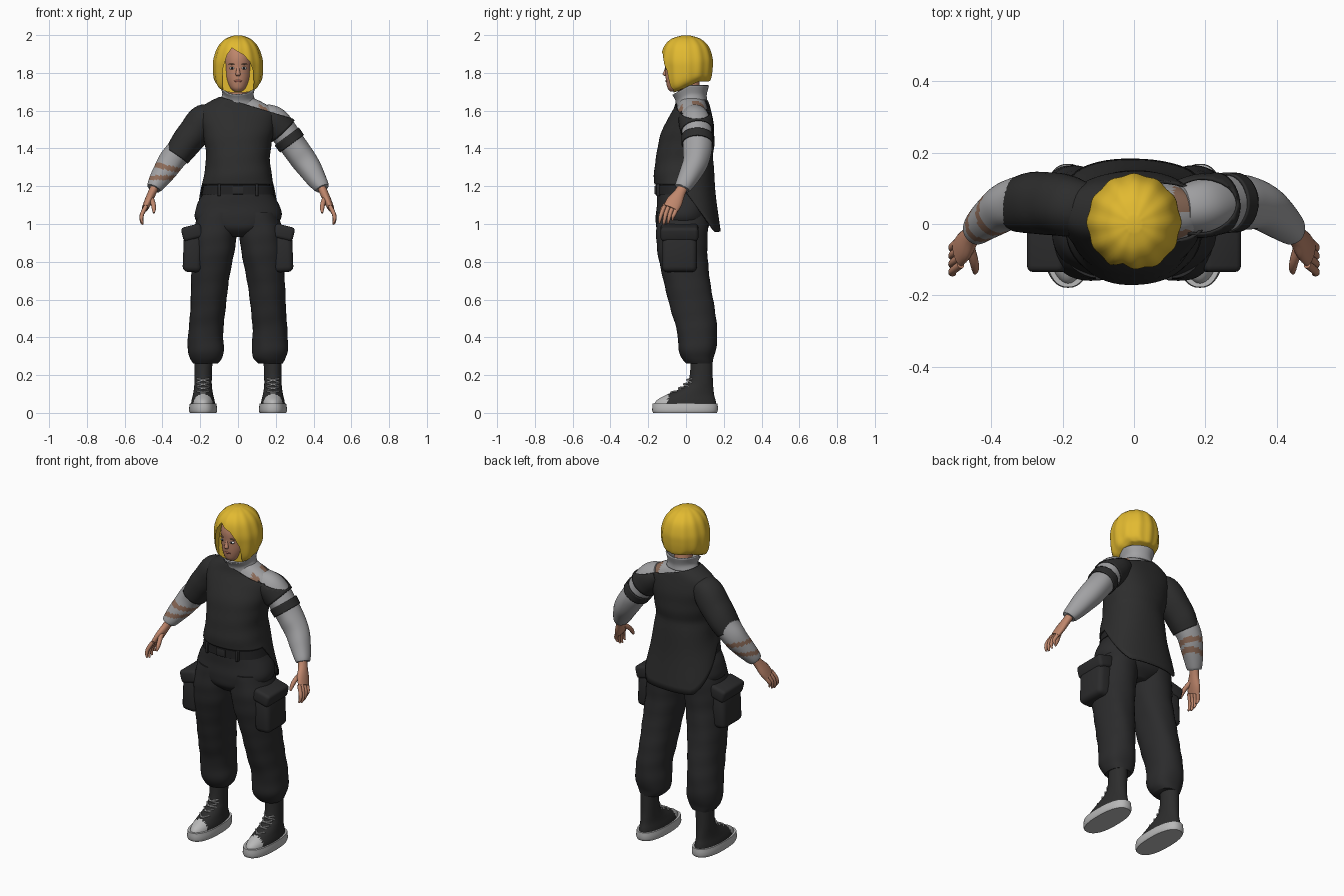
import bpy, bmesh, math
from mathutils import Vector, Matrix

old = bpy.data.objects.get("Cube")
if old:
    bpy.data.objects.remove(old, do_unlink=True)


def material(name, *rgb):
    m = bpy.data.materials.new(name)
    m.use_nodes = True
    m.diffuse_color = (*rgb, 1)
    m.node_tree.nodes["Principled BSDF"].inputs["Base Color"].default_value = (*rgb, 1)
    return m


BLACK = material("black cloth", .026, .026, .026)
TROUSER = material("trouser cloth", .024, .024, .025)
BELT = material("belt leather", .017, .017, .018)
GREY = material("pale grey cloth", .36, .36, .37)
SKIN = material("skin", .52, .24, .15)
TEAR = material("brown tear", .27, .15, .1)
HAIR = material("yellow hair", .76, .49, .03)
SOLE = material("pale rubber", .48, .48, .48)
WHITE = material("eye white", .7, .7, .7)
LIP = material("lip", .42, .14, .1)


def finish(name, bm, mats, rule=None, thick=0, angle=50):
    bmesh.ops.recalc_face_normals(bm, faces=bm.faces)
    for f in bm.faces:
        f.smooth = True
        if rule:
            f.material_index = rule(f.calc_center_median())
    me = bpy.data.meshes.new(name)
    bm.to_mesh(me)
    bm.free()
    for m in mats:
        me.materials.append(m)
    me.set_sharp_from_angle(angle=math.radians(angle))
    ob = bpy.data.objects.new(name, me)
    bpy.context.scene.collection.objects.link(ob)
    if thick:
        mod = ob.modifiers.new("thickness", "SOLIDIFY")
        mod.thickness = thick
    return ob


def spline(rows, k):
    out = []
    for i in range(len(rows) - 1):
        quad = [rows[max(i - 1, 0)], rows[i], rows[i + 1], rows[min(i + 2, len(rows) - 1)]]
        for j in range(k):
            t = j / k
            out.append([b + .5 * t * (c - a + t * (2*a - 5*b + 4*c - d + t * (3*(b - c) + d - a)))
                        for a, b, c, d in zip(*quad)])
    return out + [list(rows[-1])]


def loft(name, rows, mats, rule=None, n=32, k=5, power=2, fold=0, lobes=0, warp=None,
         caps=True, along=False, thick=0, cut=None):
    """Skin rings (x, y, z, radius u, radius v), level or square to their path."""
    bm = bmesh.new()
    rows = spline(rows, k)
    pts = [Vector(r[:3]) for r in rows]
    rings = []
    for i, r in enumerate(rows):
        u, v = Vector((1, 0, 0)), Vector((0, 1, 0))
        if along:
            t = (pts[min(i + 1, len(pts) - 1)] - pts[max(i - 1, 0)]).normalized()
            u = t.cross(v).normalized()
            v = u.cross(t)
        ring = []
        for j in range(n):
            a = math.tau * j / n
            c, s = (math.copysign(abs(q) ** (2 / power), q) for q in (math.cos(a), math.sin(a)))
            w = 1 + fold * math.sin(2*a + 37*r[2]) * math.cos(3*a - 23*r[2])
            w += .02 * math.cos(lobes * a) if lobes else 0
            p = pts[i] + u * c * r[3] * w + v * s * r[4] * w
            ring.append(bm.verts.new(warp(p) if warp else p))
        rings.append(ring)
    for a, b in zip(rings, rings[1:]):
        for j in range(n):
            bm.faces.new((a[j], a[(j + 1) % n], b[(j + 1) % n], b[j]))
    if caps:
        bm.faces.new(rings[0])
        bm.faces.new(rings[-1])
    if cut:
        bmesh.ops.bisect_plane(bm, geom=bm.verts[:] + bm.edges[:] + bm.faces[:],
                               plane_co=cut[0], plane_no=cut[1], clear_outer=True)
    return finish(name, bm, mats, rule, thick)


def ball(name, loc, size, mat):
    bm = bmesh.new()
    bmesh.ops.create_uvsphere(bm, u_segments=16, v_segments=10, radius=1,
                              matrix=Matrix.Translation(loc) @ Matrix.Diagonal((*size, 1)))
    return finish(name, bm, [mat])


def box(name, loc, size, mat, bevel=.01, tilt=0):
    bm = bmesh.new()
    bmesh.ops.create_cube(bm, size=1, matrix=Matrix.Translation(loc)
                          @ Matrix.Rotation(tilt, 4, 'Y') @ Matrix.Diagonal((*size, 1)))
    bmesh.ops.bevel(bm, geom=bm.edges[:], offset=bevel, segments=3, affect='EDGES', profile=.5)
    return finish(name, bm, [mat])


# Shirt: slanted neckline and a long back tail
NECKLINE = ((0, 0, 1.645), (.3, 0, 1))
TORSO = [(0, -.01, 1.21, .19, .158), (0, -.018, 1.27, .175, .152), (0, -.01, 1.35, .168, .15),
         (0, .002, 1.43, .178, .148), (0, .012, 1.5, .19, .137), (0, .025, 1.56, .203, .118),
         (0, .032, 1.61, .2, .098), (0, .033, 1.65, .145, .085), (0, .03, 1.685, .07, .07)]


def tail(p):
    f = min(max((1.36 - p.z) / .15, 0), 1)
    s = min(max((p.y + .03) / .15, 0), 1)
    return Vector((p.x * (1 + .28 * s * f), p.y + .035 * s * f, p.z - .25 * s * f * f))


loft("shirt", TORSO, [BLACK], n=64, power=2.2, fold=.012, warp=tail, caps=False, thick=.008, cut=NECKLINE)
loft("undershirt", [(x, y, z - .008, u - .012, v - .012) for x, y, z, u, v in TORSO[2:]],
     [GREY, TEAR], n=64, power=2.2,
     rule=lambda c: int(.11 < c.x < .19 and (abs(c.y - .075) < .04 or abs(c.y + .035) < .018) and c.z > 1.59))
loft("collar", [(0, .03, 1.655, .085, .075), (0, .028, 1.69, .075, .075), (0, .022, 1.735, .088, .09)],
     [GREY], caps=False, thick=.008, fold=.03,
     warp=lambda p: p - Vector((0, 0, max(0, .02 - p.y) * .55)))
loft("neck", [(0, .035, 1.62, .06, .06), (0, .025, 1.7, .05, .052), (0, .01, 1.8, .052, .055)], [SKIN])

# Arms, sleeves and hands
loft("right_shirt_sleeve", [(-.13, .045, 1.575, .06, .07), (-.18, .05, 1.55, .084, .085),
     (-.24, .058, 1.475, .084, .088), (-.29, .058, 1.41, .078, .086), (-.325, .055, 1.36, .07, .078)],
     [BLACK], along=True, fold=.02, thick=.006, caps=False)
loft("left_shirt_sleeve", [(.13, .045, 1.575, .06, .08), (.18, .05, 1.55, .085, .09), (.238, .058, 1.492, .083, .087)],
     [BLACK], along=True, thick=.006, caps=False, cut=NECKLINE)
loft("left_sleeve_band", [(.258, .06, 1.463, .08, .085), (.286, .06, 1.425, .079, .084)],
     [BLACK], along=True, thick=.008, caps=False)


def stripes(c):
    return int(c.x < 0 and (abs(c.z + .25 * (c.x + .38) - 1.3) < .013 or abs(c.z - 1.245) < .012))


for side, s in (("left", 1), ("right", -1)):
    loft(side + "_long_sleeve", [(s*.13, .045, 1.58, .06, .065), (s*.19, .05, 1.545, .078, .078),
         (s*.25, .058, 1.475, .073, .078), (s*.31, .06, 1.39, .07, .076), (s*.355, .05, 1.33, .068, .068),
         (s*.4, .02, 1.262, .058, .058), (s*.437, -.012, 1.205, .044, .046), (s*.446, -.02, 1.188, .036, .04)],
         [GREY, TEAR], rule=stripes, along=True, k=8, n=40, fold=.02)
    loft(side + "_palm", [(s*.437, -.012, 1.205, .022, .028), (s*.455, -.033, 1.165, .022, .03),
         (s*.475, -.06, 1.12, .021, .043), (s*.492, -.08, 1.083, .017, .042)],
         [SKIN], along=True, n=20)
    for i, finger in enumerate(("index", "middle", "ring", "little")):
        y, drop = -.114 + .023 * i, (0, .008, .002, -.014)[i]
        loft(f"{side}_{finger}_finger", [(s*.486, y, 1.095, .011, .011), (s*.507, y - .016, 1.055, .011, .011),
             (s*.511, y - .024, 1.025 - drop, .009, .009), (s*.504, y - .027, 1.005 - drop, .005, .005)],
             [SKIN], along=True, n=12, k=3)
    loft(side + "_thumb", [(s*.462, -.06, 1.14, .014, .014), (s*.45, -.1, 1.11, .013, .013),
         (s*.445, -.125, 1.08, .011, .011), (s*.446, -.137, 1.058, .005, .005)], [SKIN], along=True, n=12, k=3)

    # Trouser leg with cargo pocket
    loft(side + "_trouser_leg", [(s*.172, .07, .262, .065, .07), (s*.168, .062, .29, .085, .084),
         (s*.17, .06, .34, .096, .1), (s*.17, .058, .43, .092, .106), (s*.16, .035, .55, .093, .117),
         (s*.148, .005, .7, .1, .123), (s*.13, -.02, .85, .111, .132), (s*.12, -.022, .96, .116, .137),
         (s*.1, -.015, 1.06, .11, .135)], [TROUSER], power=2.2, n=40, fold=.022)
    box(side + "_cargo_pocket", (s*.24, -.035, .845), (.1, .185, .2), TROUSER, .028, s * -.04)
    box(side + "_pocket_flap", (s*.243, -.035, .955), (.108, .2, .075), TROUSER, .018, s * .25)

    # High-top shoe
    loft(side + "_shoe_sole", [(s*.185, -.005, 0, .07, .168), (s*.185, -.005, .015, .075, .174),
         (s*.185, -.005, .05, .07, .172)], [SOLE], power=2.4, n=48, k=2)
    loft(side + "_shoe_upper", [(s*.185, -.005, .03, .066, .168), (s*.185, 0, .065, .061, .157),
         (s*.185, .022, .095, .054, .127), (s*.185, .058, .13, .048, .087),
         (s*.185, .078, .17, .046, .064), (s*.183, .083, .28, .048, .057)],
         [BLACK, SOLE], n=48, rule=lambda c: int(c.y < -.095 and c.z < .1))
    for i, (y, z) in enumerate(((-.075, .105), (-.035, .127), (-.008, .148), (.008, .17))):
        for d in (-1, 1):
            loft(f"{side}_lace_{i}_{d}", [(s*.185 - .032, y + .025, z - d*.01, .0045, .0045),
                 (s*.185, y - .004, z + .004, .0045, .0045), (s*.185 + .032, y + .025, z + d*.01, .0045, .0045)],
                 [SOLE], along=True, n=8, k=4)

    # Eye and brow
    ball(side + "_eye", (s*.031, -.099, 1.825), (.015, .01, .007), WHITE)
    ball(side + "_iris", (s*.031, -.107, 1.825), (.006, .004, .006), BELT)
    ball(side + "_brow", (s*.033, -.104, 1.846), (.018, .006, .003), TEAR)

# Hips and belt
loft("hips", [(0, -.02, .93, .06, .09), (0, -.02, .975, .17, .135), (0, -.017, 1.03, .228, .143),
     (0, -.012, 1.1, .218, .142), (0, -.01, 1.17, .18, .142), (0, -.01, 1.23, .165, .138)],
     [TROUSER], n=48, power=2.3, fold=.01)
loft("belt", [(0, -.01, 1.155, .192, .15), (0, -.01, 1.205, .182, .151)], [BELT], n=48, power=2.3, k=2)
box("belt_buckle", (0, -.162, 1.18), (.06, .012, .045), TROUSER, .004)
for x in (-.1, .1):
    box("belt_loop", (x, -.148, 1.18), (.016, .02, .065), TROUSER, .004)

# Head and face
loft("head", [(0, -.062, 1.702, .02, .022), (0, -.052, 1.718, .04, .045), (0, -.04, 1.745, .056, .064),
     (0, -.028, 1.78, .068, .08), (0, -.012, 1.825, .075, .098), (0, -.005, 1.88, .079, .106),
     (0, 0, 1.93, .068, .092), (0, 0, 1.96, .035, .05)], [SKIN], n=40)
loft("nose", [(0, -.1, 1.848, .006, .007), (0, -.107, 1.815, .009, .008), (0, -.111, 1.793, .013, .013),
     (0, -.104, 1.783, .009, .009)], [SKIN], n=16)
ball("lips", (0, -.1, 1.757), (.022, .009, .007), LIP)

# Bob hair, longer toward the front, with a swept opening for the face
hair = loft("bob_hair", [(0, .035, 1.755, .082, .085), (0, .02, 1.762, .1, .108), (0, .008, 1.785, .124, .126),
            (0, .005, 1.83, .131, .134), (0, .004, 1.88, .126, .134), (0, .002, 1.94, .104, .116),
            (0, 0, 1.98, .066, .076), (0, 0, 1.998, .02, .022)], [HAIR], n=72, lobes=12,
            warp=lambda p: p - Vector((0, 0, max(0, .07 - p.y) * .45 * min(max((1.83 - p.z) / .06, 0), 1))))
bm = bmesh.new()
opening = [(-.07, 1.6), (-.083, 1.75), (-.078, 1.83), (-.058, 1.895), (-.032, 1.932), (-.01, 1.918),
           (.03, 1.895), (.062, 1.86), (.08, 1.81), (.084, 1.75), (.07, 1.6)]
face = bm.faces.new([bm.verts.new((x, -.3, z)) for x, z in opening])
push = bmesh.ops.extrude_face_region(bm, geom=[face])
bmesh.ops.translate(bm, vec=(0, .235, 0), verts=[v for v in push["geom"] if isinstance(v, bmesh.types.BMVert)])
cutter = finish("face_opening_cutter", bm, [HAIR])
cutter.hide_render = True
mod = hair.modifiers.new("face opening", "BOOLEAN")
mod.operation, mod.object, mod.solver = "DIFFERENCE", cutter, "EXACT"
bpy.context.view_layer.objects.active = hair
bpy.ops.object.modifier_apply(modifier=mod.name)
bpy.data.objects.remove(cutter, do_unlink=True)
hair.data.set_sharp_from_angle(angle=math.radians(45))
